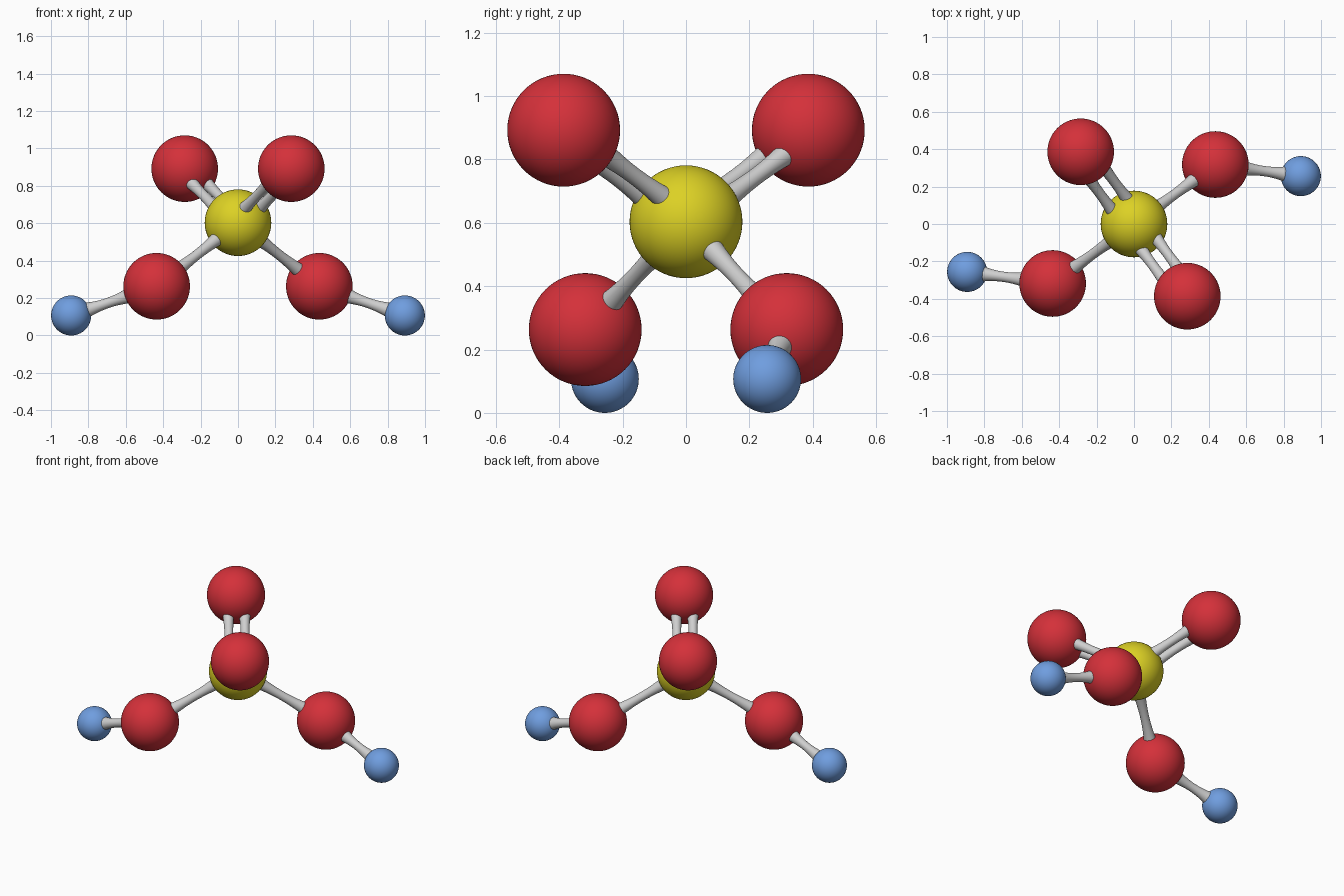
import bpy, bmesh, math
from mathutils import Vector

if "Cube" in bpy.data.objects:
    bpy.data.objects.remove(bpy.data.objects["Cube"])


def material(name, rgb):
    m = bpy.data.materials.new(name)
    m.diffuse_color = (*rgb, 1.0)
    m.use_nodes = True
    m.node_tree.nodes["Principled BSDF"].inputs["Base Color"].default_value = m.diffuse_color
    return m


RED = material("red", (0.66, 0.03, 0.042))
YELLOW = material("yellow", (0.72, 0.64, 0.018))
BLUE = material("blue", (0.16, 0.34, 0.74))
GREY = material("light grey", (0.62, 0.62, 0.62))


def finish(bm, name, mat):
    bmesh.ops.recalc_face_normals(bm, faces=bm.faces)
    for f in bm.faces:
        f.smooth = True
    me = bpy.data.meshes.new(name)
    bm.to_mesh(me)
    bm.free()
    me.materials.append(mat)
    ob = bpy.data.objects.new(name, me)
    bpy.context.collection.objects.link(ob)
    return ob


def ball(name, centre, radius, mat):
    bm = bmesh.new()
    bmesh.ops.create_uvsphere(bm, u_segments=64, v_segments=32, radius=radius)
    finish(bm, name, mat).location = centre


def bond(name, a, b, ra, rb, waist, flare, shift=Vector((0, 0, 0))):
    """Rod with a narrow waist, running between the two ball surfaces."""
    axis = (b - a).normalized()
    start = a + axis * (ra - 0.04) + shift
    end = b - axis * (rb - 0.04) + shift
    length, sides, steps = (end - start).length, 32, 16
    bm = bmesh.new()
    rings = []
    for i in range(steps + 1):
        t = i / steps
        r = waist + (flare - waist) * (2 * t - 1) ** 2
        rings.append([bm.verts.new((r * math.cos(2 * math.pi * k / sides),
                                    r * math.sin(2 * math.pi * k / sides),
                                    t * length)) for k in range(sides)])
    for lo, hi in zip(rings, rings[1:]):
        for k in range(sides):
            n = (k + 1) % sides
            bm.faces.new((lo[k], lo[n], hi[n], hi[k]))
    bm.faces.new(rings[0])
    bm.faces.new(rings[-1])
    ob = finish(bm, name, GREY)
    ob.rotation_mode = 'QUATERNION'
    ob.rotation_quaternion = axis.to_track_quat('Z', 'Y')
    ob.location = start


BIG, SMALL = 0.178, 0.107
centre = Vector((0, 0, 0.603))
ball("centre_ball", centre, BIG, YELLOW)

# the molecule repeats itself after half a turn about z
for side, s in (("right", 1), ("left", -1)):
    upper = Vector((0.285 * s, -0.386 * s, 0.892))
    lower = Vector((0.435 * s, 0.318 * s, 0.263))
    tip = Vector((0.892 * s, 0.256 * s, 0.107))
    ball("upper_ball_" + side, upper, BIG, RED)
    ball("lower_ball_" + side, lower, BIG, RED)
    ball("tip_ball_" + side, tip, SMALL, BLUE)

    # double bond: two parallel rods side by side
    across = (upper - centre).cross(Vector((0, 0, 1))).normalized()
    for n, d in ((1, 0.05), (2, -0.05)):
        bond(f"double_bond_{side}_{n}", centre, upper, BIG, BIG,
             0.027, 0.037, across * d)
    # single bonds
    bond("single_bond_" + side, centre, lower, BIG, BIG, 0.027, 0.041)
    bond("tip_bond_" + side, lower, tip, BIG, SMALL, 0.027, 0.046)
